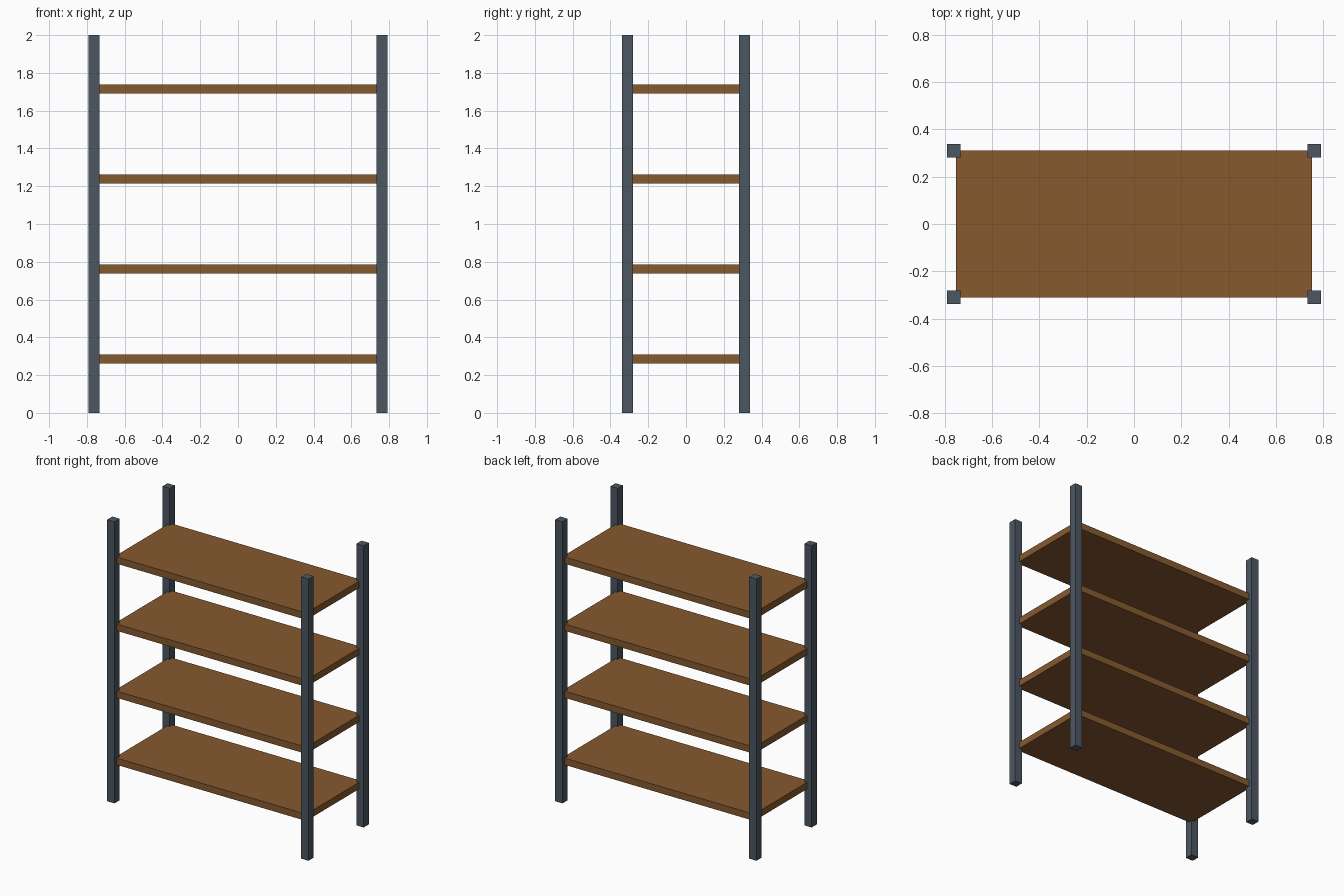
import bpy

if "Cube" in bpy.data.objects:
    bpy.data.objects.remove(bpy.data.objects["Cube"], do_unlink=True)


def make_material(name, rgb):
    mat = bpy.data.materials.new(name)
    mat.use_nodes = True
    mat.diffuse_color = (*rgb, 1)
    mat.node_tree.nodes["Principled BSDF"].inputs["Base Color"].default_value = (*rgb, 1)
    return mat


def add_box(name, center, size, mat):
    bpy.ops.mesh.primitive_cube_add(size=1, location=center)
    obj = bpy.context.object
    obj.name = name
    obj.scale = size
    bpy.ops.object.transform_apply(location=False, rotation=False, scale=True)
    obj.data.materials.append(mat)
    return obj


steel = make_material("slate grey steel", (0.073, 0.095, 0.122))
wood = make_material("brown wood", (0.238, 0.1, 0.028))

post_x, post_y, post_width, height = 0.762, 0.3095, 0.057, 2.0
shelf_size = (1.505, 0.619, 0.048)

# Four corner posts
for side, sx in (("left", 1), ("right", -1)):
    for end, sy in (("front", -1), ("back", 1)):
        add_box(f"{end}_{side}_post", (sx * post_x, sy * post_y, height / 2),
                (post_width, post_width, height), steel)

# Four evenly spaced shelves, their corners let into the posts
for i in range(4):
    add_box(f"shelf_{i + 1}", (0, 0, 0.286 + i * 0.476), shelf_size, wood)
